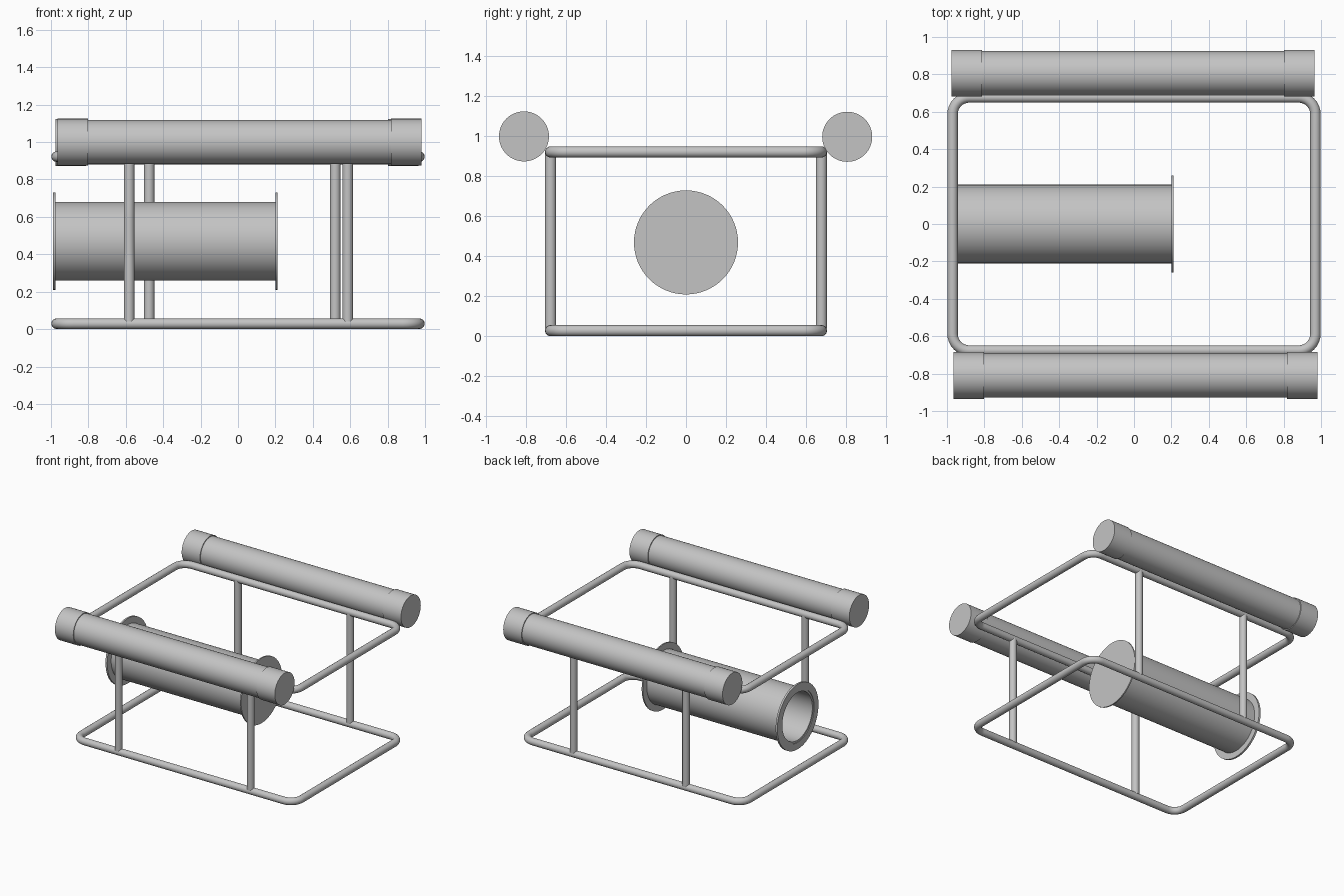
import bpy
import math
from mathutils import Matrix, Vector

cube = bpy.data.objects.get("Cube")
if cube:
    bpy.data.objects.remove(cube, do_unlink=True)

# Single grey metal
GREY = (0.55, 0.55, 0.55, 1)
metal = bpy.data.materials.new("grey metal")
metal.use_nodes = True
metal.diffuse_color = GREY
metal.node_tree.nodes["Principled BSDF"].inputs["Base Color"].default_value = GREY


def finish(name):
    ob = bpy.context.object
    ob.name = name
    ob.data.materials.clear()
    ob.data.materials.append(metal)
    bpy.ops.object.shade_smooth_by_angle(angle=math.radians(35))
    return ob


def rod(name, start, end, radius, sides=64):
    """Closed cylinder between two points."""
    a, b = Vector(start), Vector(end)
    rot = (b - a).to_track_quat("Z", "Y").to_euler()
    bpy.ops.mesh.primitive_cylinder_add(vertices=sides, radius=radius, depth=(b - a).length,
                                        location=(a + b) / 2, rotation=rot)
    return finish(name)


def lathe_x(name, profile, centre, sides=64):
    """Revolve (x, radius) points around an axis parallel to x."""
    verts, faces = [], []
    n = len(profile)
    for i in range(sides):
        t = 2 * math.pi * i / sides
        verts += [(x, r * math.cos(t), r * math.sin(t)) for x, r in profile]
        j = (i + 1) % sides
        faces += [(i * n + k, j * n + k, j * n + (k + 1) % n, i * n + (k + 1) % n)
                  for k in range(n)]
    mesh = bpy.data.meshes.new(name)
    mesh.from_pydata(verts, [], faces)
    mesh.transform(Matrix.Translation(centre))
    ob = bpy.data.objects.new(name, mesh)
    bpy.context.collection.objects.link(ob)
    select(ob)
    return finish(name)


def select(ob):
    bpy.ops.object.select_all(action="DESELECT")
    ob.select_set(True)
    bpy.context.view_layer.objects.active = ob


def bent_frame(name, z, hx=0.97, hy=0.677, bend=0.09, radius=0.028):
    """Round bar bent into a rounded rectangle."""
    points = []
    for q, (sx, sy) in enumerate([(1, 1), (-1, 1), (-1, -1), (1, -1)]):
        for s in range(9):
            t = math.pi / 2 * (q + s / 8)
            points.append((sx * (hx - bend) + bend * math.cos(t),
                           sy * (hy - bend) + bend * math.sin(t), z, 1))
    curve = bpy.data.curves.new(name, "CURVE")
    curve.dimensions = "3D"
    curve.bevel_depth = radius
    curve.bevel_resolution = 6
    spline = curve.splines.new("POLY")
    spline.points.add(len(points) - 1)
    for p, co in zip(spline.points, points):
        p.co = co
    spline.use_cyclic_u = True
    ob = bpy.data.objects.new(name, curve)
    bpy.context.collection.objects.link(ob)
    select(ob)
    bpy.ops.object.convert(target="MESH")
    return finish(name)


# Bent bar frames
bent_frame("lower_frame", 0.029)
bent_frame("upper_frame", 0.922)

# Upright posts
for name, x, y in [("front_right_post", -0.582, -0.677), ("front_left_post", 0.587, -0.677),
                   ("back_right_post", -0.475, 0.677), ("back_left_post", 0.52, 0.677)]:
    rod(name, (x, y, 0.04), (x, y, 0.92), 0.028, 32)

# Float tubes with end caps
for side, y, z, x0, x1 in [("front", -0.81, 1.0, -0.965, 0.98), ("back", 0.806, 0.998, -0.975, 0.965)]:
    rod(side + "_float_tube", (x0 + 0.02, y, z), (x1 - 0.02, y, z), 0.118)
    rod(side + "_float_right_cap", (x0, y, z), (x0 + 0.162, y, z), 0.125)
    rod(side + "_float_left_cap", (x1 - 0.162, y, z), (x1, y, z), 0.125)

# Open housing with a flange ring at one end and a closed plate at the other
AXIS = (0, 0, 0.47)
lathe_x("housing_tube", [(-0.985, 0.19), (0.203, 0.19), (0.203, 0.21), (-0.985, 0.21)], AXIS)
lathe_x("housing_flange", [(-0.99, 0.205), (-0.975, 0.205), (-0.975, 0.26), (-0.99, 0.26)], AXIS)
rod("housing_end_plate", (0.2, 0, 0.47), (0.21, 0, 0.47), 0.26)
